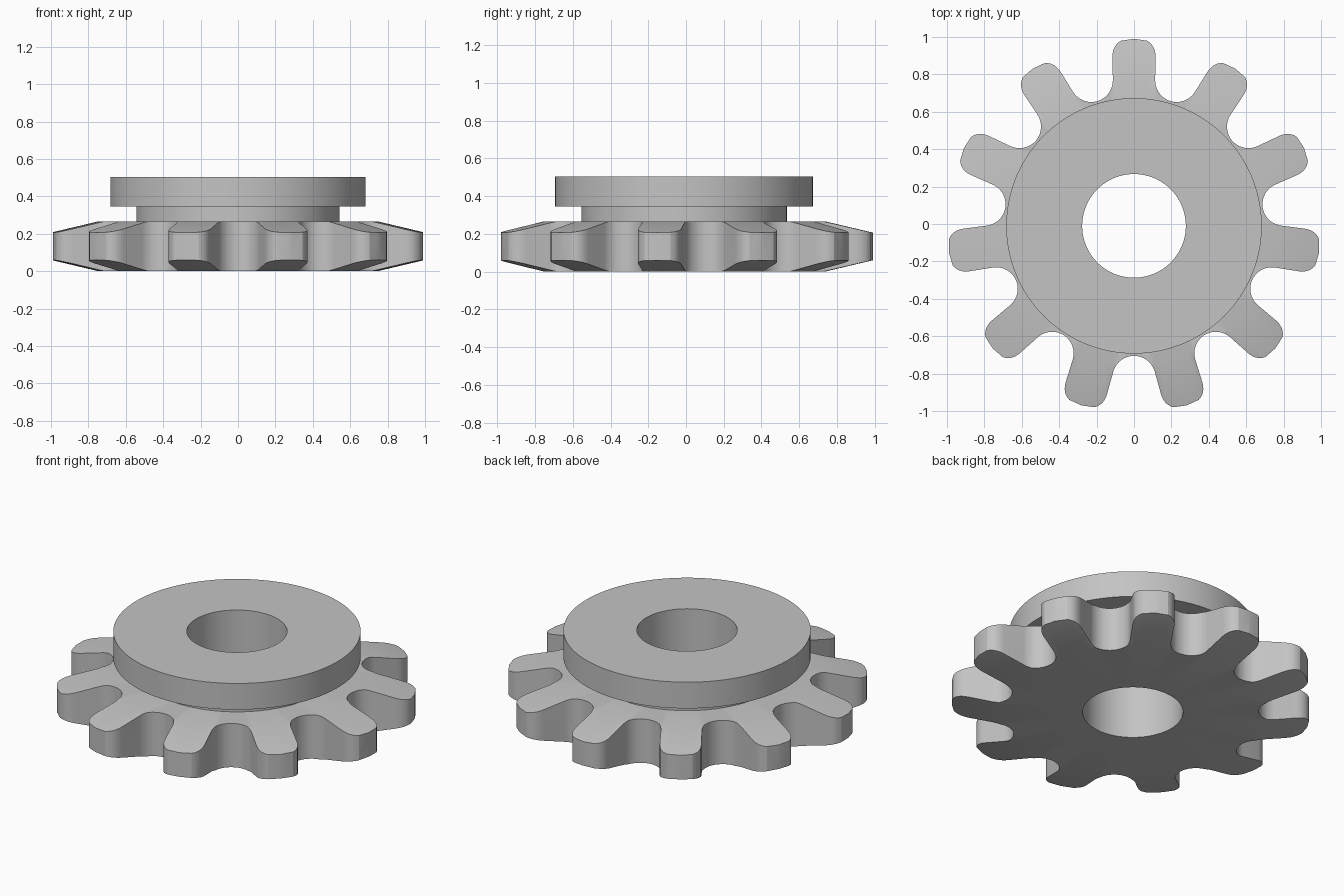
import bpy
import bmesh
from math import sin, cos, pi, radians

TEETH = 11
CENTRE_Y = -0.01
BORE = 0.277
WHEEL_TOP = 0.267

cube = bpy.data.objects.get("Cube")
if cube:
    bpy.data.objects.remove(cube, do_unlink=True)

# One plain grey metal
metal = bpy.data.materials.new("grey metal")
metal.use_nodes = True
grey = (0.55, 0.55, 0.55, 1)
metal.diffuse_color = grey
metal.node_tree.nodes["Principled BSDF"].inputs["Base Color"].default_value = grey


def make_object(name, bm):
    bmesh.ops.recalc_face_normals(bm, faces=bm.faces)
    mesh = bpy.data.meshes.new(name)
    bm.to_mesh(mesh)
    bm.free()
    mesh.materials.append(metal)
    obj = bpy.data.objects.new(name, mesh)
    obj.location.y = CENTRE_Y
    bpy.context.collection.objects.link(obj)
    return obj


def select_only(obj):
    bpy.ops.object.select_all(action="DESELECT")
    obj.select_set(True)
    bpy.context.view_layer.objects.active = obj


def lathe(name, profile, closed, steps=128):
    """Turn a (radius, height) profile around the z axis."""
    bm = bmesh.new()
    rings = [[bm.verts.new((r * cos(2 * pi * i / steps), r * sin(2 * pi * i / steps), z))
              for i in range(steps)] for r, z in profile]
    pairs = list(zip(rings, rings[1:]))
    if closed:
        pairs.append((rings[-1], rings[0]))
    for a, b in pairs:
        for i in range(steps):
            j = (i + 1) % steps
            bm.faces.new((a[i], a[j], b[j], b[i]))
    return make_object(name, bm)


def half_tooth():
    """Points (across, outward) from the gullet bottom to the tip corner."""
    half_width, gullet, root = 0.115, 0.115, 0.81
    step = pi / TEETH
    cx, cy = root * sin(step), root * cos(step)
    points = []
    for i in range(11):
        a = (1.5 * pi - step) + (step - pi / 2) * i / 10
        points.append((cx + gullet * cos(a), cy + gullet * sin(a)))
    # rounded tip corner
    p, q, r = (half_width, 0.905), (half_width, 0.965), (0.07, 0.99)
    for i in range(7):
        t = i / 6
        points.append(tuple((1 - t) ** 2 * p[k] + 2 * t * (1 - t) * q[k] + t * t * r[k]
                            for k in range(2)))
    return points


def toothed_prism(name):
    half = half_tooth()
    tooth = [(-s, t) for s, t in half] + [(0, 1.0)] + half[:0:-1]
    bm = bmesh.new()
    outline = []
    for k in range(TEETH):
        a = 2 * pi * k / TEETH
        for s, t in tooth:
            outline.append(bm.verts.new((s * cos(a) + t * sin(a), t * cos(a) - s * sin(a), -0.1)))
    base = bm.faces.new(outline)
    top = bmesh.ops.extrude_face_region(bm, geom=[base])["geom"]
    bmesh.ops.translate(bm, vec=(0, 0, 0.5),
                        verts=[v for v in top if isinstance(v, bmesh.types.BMVert)])
    return make_object(name, bm)


# Sprocket wheel: disc with tapered rim, trimmed to the tooth outline
wheel = lathe("sprocket_wheel", [(BORE, 0), (0.745, 0), (1.05, 0.072), (1.05, WHEEL_TOP - 0.072),
                                 (0.745, WHEEL_TOP), (BORE, WHEEL_TOP)], closed=True)
cutter = toothed_prism("tooth_cutter")
cutter.hide_render = True
trim = wheel.modifiers.new("teeth", "BOOLEAN")
trim.operation = "INTERSECT"
trim.solver = "EXACT"
trim.object = cutter
select_only(wheel)
bpy.ops.object.modifier_apply(modifier=trim.name)
bpy.data.objects.remove(cutter, do_unlink=True)

# Hub: narrow neck below a wide flange, with the bore running through
hub = lathe("hub_flange", [(BORE, WHEEL_TOP), (BORE, 0.505), (0.683, 0.505), (0.683, 0.345),
                           (0.544, 0.345), (0.544, WHEEL_TOP)], closed=False)

for obj in (wheel, hub):
    select_only(obj)
    bpy.ops.object.shade_smooth_by_angle(angle=radians(25))
